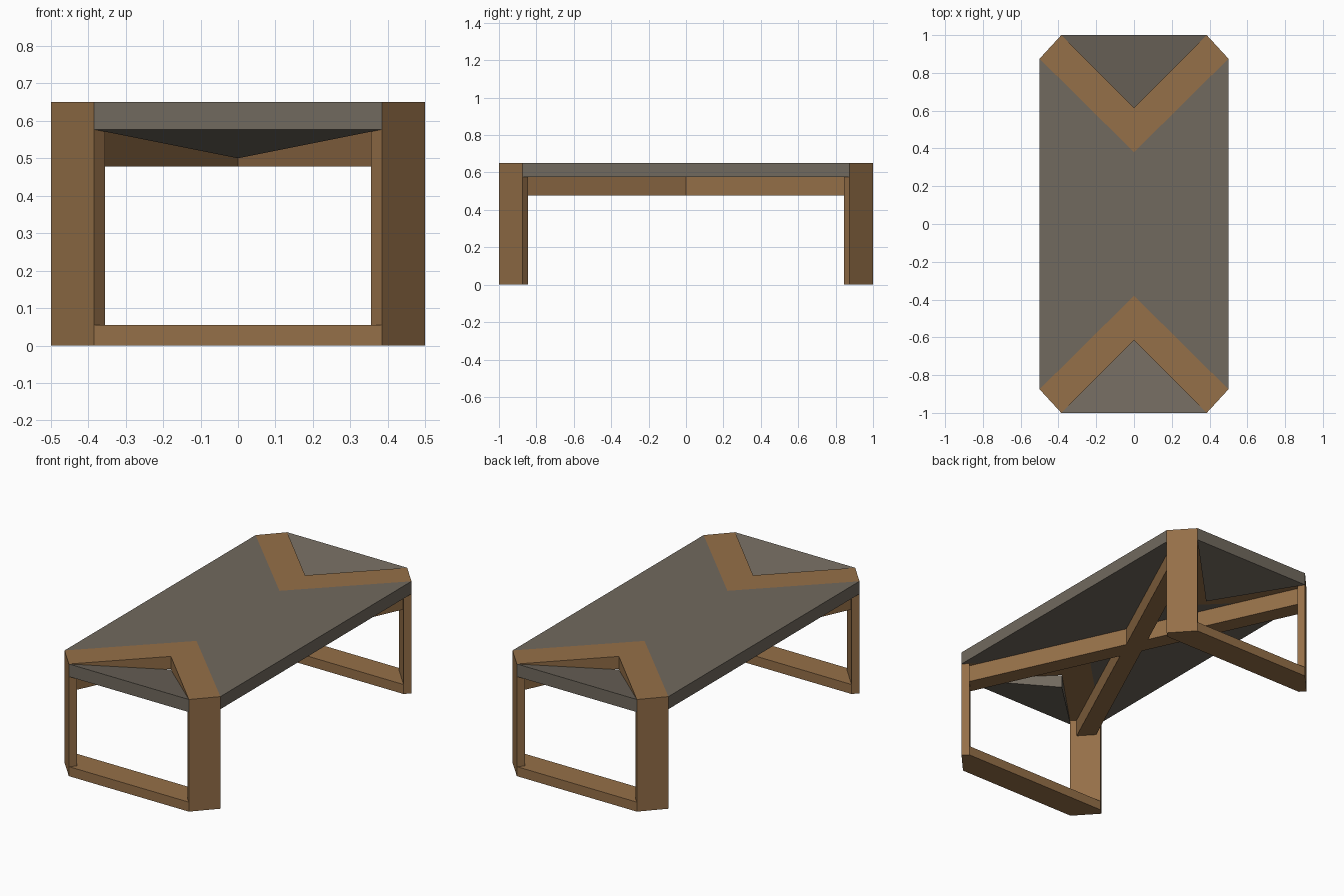
import bpy, bmesh

if "Cube" in bpy.data.objects:
    bpy.data.objects.remove(bpy.data.objects["Cube"])

def material(name, rgb):
    m = bpy.data.materials.new(name)
    m.diffuse_color = (*rgb, 1)
    m.use_nodes = True
    m.node_tree.nodes["Principled BSDF"].inputs["Base Color"].default_value = m.diffuse_color
    return m

WOOD = material("warm wood", (0.30, 0.16, 0.065))
GREY = material("warm grey panel", (0.165, 0.142, 0.112))

TOP, UNDER, FOOT = 0.65, 0.577, 0.055

def prism(name, outline, z0, z1, mat, drop=None):
    """Extrude a plan outline; drop lowers each plan point by its own amount."""
    drop = drop or [0] * len(outline)
    bm = bmesh.new()
    lo = [bm.verts.new((x, y, z0 - d)) for (x, y), d in zip(outline, drop)]
    hi = [bm.verts.new((x, y, z1 - d)) for (x, y), d in zip(outline, drop)]
    bm.faces.new(lo[::-1])
    bm.faces.new(hi)
    n = len(outline)
    for i in range(n):
        j = (i + 1) % n
        bm.faces.new((lo[i], lo[j], hi[j], hi[i]))
    bmesh.ops.recalc_face_normals(bm, faces=bm.faces)
    me = bpy.data.meshes.new(name)
    bm.to_mesh(me)
    bm.free()
    me.materials.append(mat)
    ob = bpy.data.objects.new(name, me)
    bpy.context.collection.objects.link(ob)
    return ob

# main table panel with a V notch at both ends
prism("main_panel", [(0.5, 0.875), (0, 0.38), (-0.5, 0.875),
                     (-0.5, -0.875), (0, -0.38), (0.5, -0.875)], UNDER, TOP, GREY)

for end, s in (("front", -1), ("back", 1)):
    # wooden V band inlaid in the top
    prism(end + "_v_band", [(0.5, s * 0.875), (0.385, s), (0, s * 0.615),
                            (-0.385, s), (-0.5, s * 0.875), (0, s * 0.38)],
          UNDER, TOP, WOOD)
    # end triangle, sloping down towards its inner tip
    prism(end + "_triangle_panel", [(0.385, s), (0, s * 0.615), (-0.385, s)],
          UNDER, TOP, GREY, drop=[0, 0.077, 0])
    # floor rail joining the two legs
    prism(end + "_floor_rail", [(0.385, s), (0.5, s * 0.875), (0.47, s * 0.845),
                                (-0.47, s * 0.845), (-0.5, s * 0.875), (-0.385, s)],
          0, FOOT, WOOD)
    # flat board legs set across the corners
    for side, t in (("left", -1), ("right", 1)):
        prism(f"{end}_{side}_leg", [(t * 0.385, s), (t * 0.5, s * 0.875),
                                    (t * 0.47, s * 0.845), (t * 0.355, s * 0.97)],
              FOOT, UNDER, WOOD)

# crossed beams running from leg to opposite leg
W = 0.05
for name, t in (("rising_cross_beam", 1), ("falling_cross_beam", -1)):
    ex, ey = 0.425, 0.92
    px, py = W * 0.908, -W * 0.419
    prism(name, [(t * (ex + px), ey + py), (t * (ex - px), ey - py),
                 (t * (-ex - px), -ey - py), (t * (-ex + px), -ey + py)],
          0.478, UNDER, WOOD)
